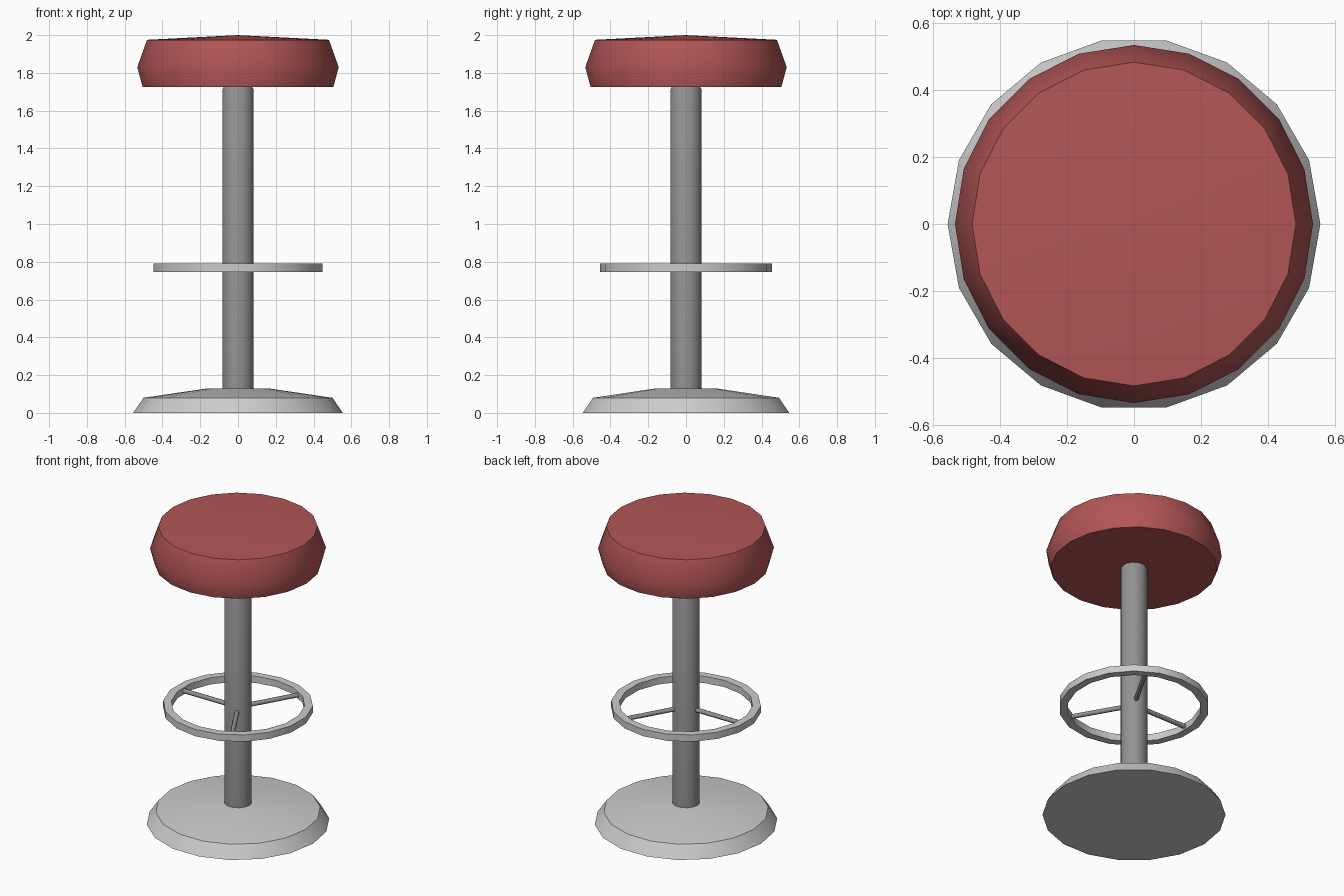
import bpy
import bmesh
from math import cos, sin, radians, tau
from mathutils import Matrix

cube = bpy.data.objects.get("Cube")
if cube:
    bpy.data.objects.remove(cube, do_unlink=True)


def make_material(name, color):
    mat = bpy.data.materials.new(name)
    mat.use_nodes = True
    mat.diffuse_color = (*color, 1)
    bsdf = next(n for n in mat.node_tree.nodes if n.type == "BSDF_PRINCIPLED")
    bsdf.inputs["Base Color"].default_value = (*color, 1)
    return mat


def finish(name, bm, mat, angle):
    bmesh.ops.recalc_face_normals(bm, faces=bm.faces)
    mesh = bpy.data.meshes.new(name)
    bm.to_mesh(mesh)
    bm.free()
    mesh.materials.append(mat)
    obj = bpy.data.objects.new(name, mesh)
    bpy.context.collection.objects.link(obj)
    bpy.ops.object.select_all(action="DESELECT")
    obj.select_set(True)
    bpy.context.view_layer.objects.active = obj
    bpy.ops.object.shade_smooth_by_angle(angle=radians(angle))
    return obj


def lathe(name, profile, sides, mat, phase=0, closed=False, angle=35):
    """Turn a (radius, height) profile around the z axis."""
    bm = bmesh.new()
    rings = []
    for r, z in profile:
        if r == 0:
            rings.append([bm.verts.new((0, 0, z))] * sides)
        else:
            turns = [tau * i / sides + radians(phase) for i in range(sides)]
            rings.append([bm.verts.new((r * cos(a), r * sin(a), z)) for a in turns])
    pairs = list(zip(rings, rings[1:]))
    if closed:
        pairs.append((rings[-1], rings[0]))
    for low, high in pairs:
        for i in range(sides):
            j = (i + 1) % sides
            corners = dict.fromkeys((low[i], low[j], high[j], high[i]))
            bm.faces.new(list(corners))
    return finish(name, bm, mat, angle)


red = make_material("red upholstery", (0.45, 0.092, 0.092))
light = make_material("light metal", (0.6, 0.6, 0.61))
dark = make_material("dark metal", (0.29, 0.29, 0.295))

# Floor base with a shallow sloping top
lathe("base", [(0, 0), (0.555, 0), (0.5, 0.08), (0.16, 0.13), (0, 0.13)],
      18, light, angle=25)

# Central column with a softened top edge
lathe("column", [(0, 0.1), (0.083, 0.1), (0.083, 1.71), (0.076, 1.725), (0, 1.725)],
      16, dark)

# Padded seat, slightly domed
lathe("seat", [(0, 1.725), (0.505, 1.725), (0.533, 1.83), (0.482, 1.975), (0, 2.0)],
      20, red)

# Foot ring with a square section
lathe("foot_ring", [(0.455, 0.745), (0.455, 0.79), (0.405, 0.79), (0.405, 0.745)],
      18, light, phase=10, closed=True)

# Three spokes joining the ring to the column
for number in range(3):
    bm = bmesh.new()
    bmesh.ops.create_cone(bm, cap_ends=True, segments=8, radius1=0.015,
                          radius2=0.015, depth=0.36)
    place = (Matrix.Rotation(radians(60 + 120 * number), 4, "Z")
             @ Matrix.Translation((0.24, 0, 0.767))
             @ Matrix.Rotation(radians(90), 4, "Y"))
    bm.transform(place)
    finish(f"spoke_{number + 1}", bm, dark, 50)
